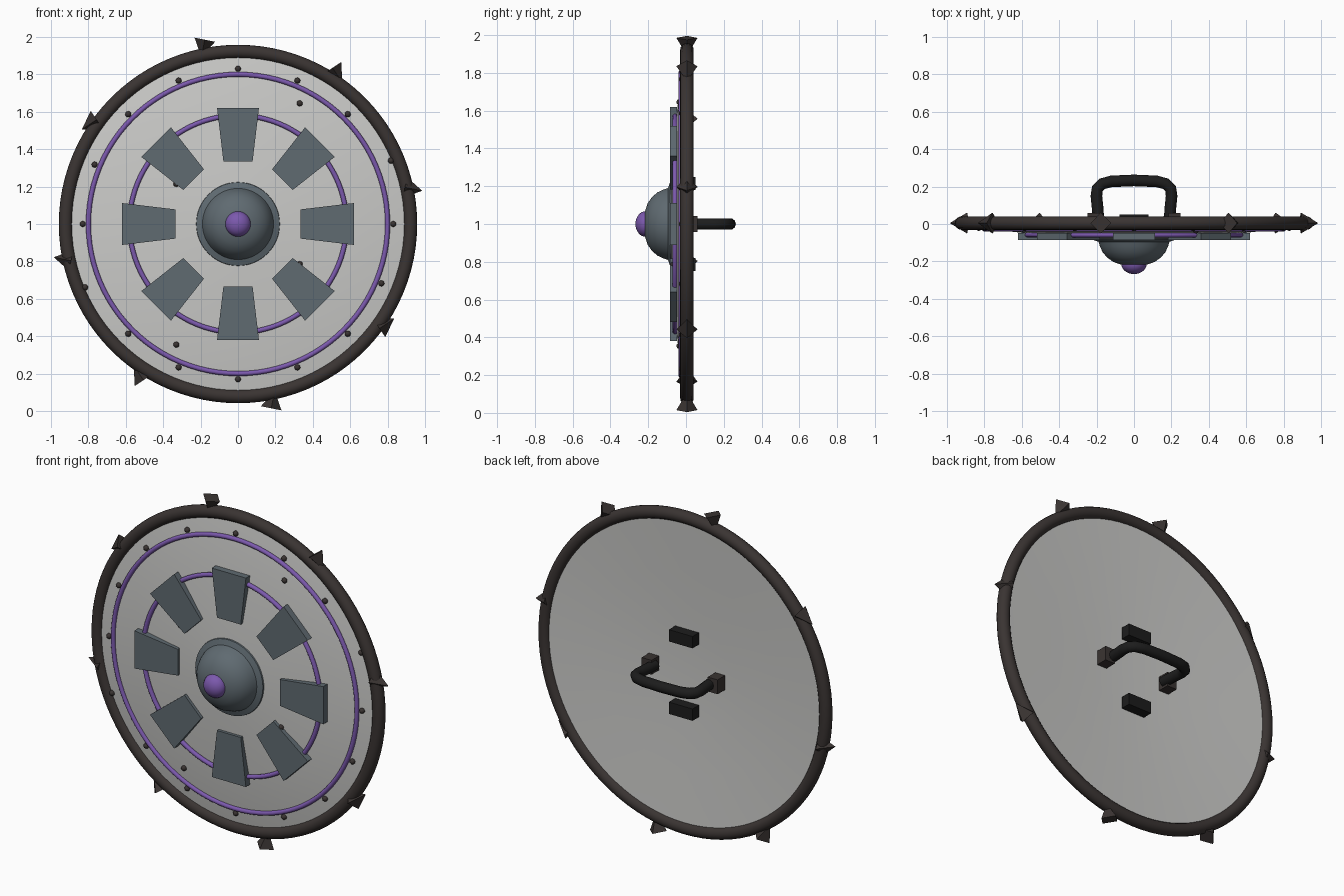
import bpy, bmesh, math
from mathutils import Vector, Matrix

if "Cube" in bpy.data.objects:
    bpy.data.objects.remove(bpy.data.objects["Cube"])

CENTRE = Vector((0, 0, 1))
TURN = Matrix.Rotation(math.pi / 2, 4, 'X')      # local z axis becomes -y (front)


def material(name, rgb):
    m = bpy.data.materials.new(name)
    m.diffuse_color = (*rgb, 1)
    m.use_nodes = True
    m.node_tree.nodes["Principled BSDF"].inputs["Base Color"].default_value = m.diffuse_color
    return m


PALE = material("pale_metal", (0.60, 0.60, 0.585))
BROWN = material("dark_brown", (0.042, 0.034, 0.032))
STEEL = material("blue_grey_steel", (0.115, 0.145, 0.165))
PURPLE = material("purple", (0.20, 0.10, 0.42))
BLACK = material("black_leather", (0.012, 0.012, 0.012))


def finish(bm, name, mat, smooth=None):
    bmesh.ops.recalc_face_normals(bm, faces=bm.faces)
    me = bpy.data.meshes.new(name)
    bm.to_mesh(me)
    bm.free()
    me.materials.append(mat)
    ob = bpy.data.objects.new(name, me)
    bpy.context.collection.objects.link(ob)
    if smooth:
        bpy.context.view_layer.objects.active = ob
        ob.select_set(True)
        bpy.ops.object.shade_smooth_by_angle(angle=math.radians(smooth))
        ob.select_set(False)
    return ob


def lathe(name, profile, mat, steps=96, closed=False, smooth=40):
    """Spin (radius, y) points around the shield axis."""
    bm = bmesh.new()
    vs = [bm.verts.new((r, y, 1)) for r, y in profile]
    es = [bm.edges.new(p) for p in zip(vs, vs[1:])]
    if closed:
        es.append(bm.edges.new((vs[-1], vs[0])))
    bmesh.ops.spin(bm, geom=vs + es, cent=CENTRE, axis=(0, 1, 0),
                   angle=math.tau, steps=steps, use_merge=True)
    bmesh.ops.remove_doubles(bm, verts=bm.verts, dist=0.0005)
    return finish(bm, name, mat, smooth)


def ring(name, radius, tube, y, mat, sides=12):
    pts = [(radius + tube * math.cos(i * math.tau / sides),
            y + tube * math.sin(i * math.tau / sides)) for i in range(sides)]
    return lathe(name, pts, mat, closed=True, smooth=60)


def box(name, size, loc, mat):
    bm = bmesh.new()
    bmesh.ops.create_cube(bm, size=1, matrix=Matrix.Translation(loc) @ Matrix.Diagonal((*size, 1)))
    return finish(bm, name, mat)


def ball(name, radius, loc, mat, depth=1, u=24, v=16):
    bm = bmesh.new()
    bmesh.ops.create_uvsphere(bm, u_segments=u, v_segments=v, radius=radius,
                              matrix=Matrix.Translation(loc) @ Matrix.Diagonal((1, depth, 1, 1)) @ TURN)
    return finish(bm, name, mat, 60)


# Shallow dished disc, front then back
FRONT = [(0, -0.085), (0.2, -0.078), (0.4, -0.064), (0.6, -0.047), (0.8, -0.024), (0.92, -0.004)]
BACK = [(0.92, 0.018), (0.6, 0.0), (0.3, -0.014), (0, -0.022)]
lathe("shield_disc", FRONT + BACK, PALE)


def front_y(r):
    for (r0, y0), (r1, y1) in zip(FRONT, FRONT[1:]):
        if r <= r1:
            return y0 + (y1 - y0) * (r - r0) / (r1 - r0)
    return 0


# Rim and inlaid rings
ring("rim", 0.922, 0.036, 0.005, BROWN, 16)
ring("outer_ring", 0.80, 0.013, -0.027, PURPLE)
ring("inner_ring", 0.58, 0.013, -0.058, PURPLE)

# Centre boss with skirt, and gem
lathe("boss", [(0.225, -0.07), (0.222, -0.084), (0.19, -0.095), (0.182, -0.12), (0.168, -0.15),
               (0.145, -0.178), (0.11, -0.203), (0.06, -0.22), (0, -0.226)], STEEL, 64, smooth=50)
ball("gem", 0.068, (0, -0.213, 1), PURPLE, 0.8)

# Eight tapered plates around the boss
for i in range(8):
    bm = bmesh.new()
    rot = Matrix.Translation(CENTRE) @ Matrix.Rotation(i * math.pi / 4, 4, 'Y')
    f = bm.faces.new([bm.verts.new(rot @ Vector((x, -0.048, z))) for x, z in
                      ((-0.078, 0.335), (0.078, 0.335), (0.112, 0.62), (-0.112, 0.62))])
    new = bmesh.ops.extrude_face_region(bm, geom=[f])["geom"]
    bmesh.ops.translate(bm, verts=[v for v in new if isinstance(v, bmesh.types.BMVert)], vec=(0, -0.038, 0))
    finish(bm, "plate_%d" % i, STEEL)

# Rivets: a ring of sixteen (two sit nearer the rim) and four loose ones
spots = []
for i in range(16):
    a = i * math.tau / 16
    r = 0.885 if i in (1, 9) else 0.83
    spots.append((r * math.cos(a), r * math.sin(a)))
spots += [(0.33, 0.645), (-0.33, 0.215), (0.33, -0.215), (-0.33, -0.645)]
for i, (x, z) in enumerate(spots):
    ball("rivet_%d" % i, 0.016, (x, front_y(math.hypot(x, z)) - 0.002, 1 + z), BROWN, 1, 12, 8)

# Four-sided spikes on the rim, each turned against its position angle
for i in range(8):
    a = math.radians(11.25 + 45 * i)
    pos = Vector((0.957 * math.cos(a), 0.005, 1 + 0.957 * math.sin(a)))
    bm = bmesh.new()
    bmesh.ops.create_cone(bm, cap_ends=True, segments=4, radius1=0.056, radius2=0, depth=0.095,
                          matrix=Matrix.Translation(pos) @ Matrix.Rotation(a + math.pi / 2, 4, 'Y'))
    finish(bm, "spike_%d" % i, BROWN)

# Hand grip: bent tube on the back
cu = bpy.data.curves.new("grip", 'CURVE')
cu.dimensions = '3D'
cu.bevel_depth = 0.031
cu.bevel_resolution = 3
cu.use_fill_caps = True
half = [(0.19, 0.02), (0.195, 0.09), (0.201, 0.15), (0.196, 0.19), (0.17, 0.215), (0.12, 0.228)]
path = half + [(0, 0.233)] + [(-x, y) for x, y in reversed(half)]
sp = cu.splines.new('POLY')
sp.points.add(len(path) - 1)
for p, (x, y) in zip(sp.points, path):
    p.co = (x, y, 1, 1)
sp.use_smooth = True
cu.materials.append(BLACK)
bpy.context.collection.objects.link(bpy.data.objects.new("grip", cu))

# Grip brackets and strap pads
for s, side in ((-1, "left"), (1, "right")):
    box("grip_bracket_" + side, (0.065, 0.07, 0.085), (s * 0.217, 0.025, 1), BROWN)
for s, side in ((-1, "lower"), (1, "upper")):
    box("strap_pad_" + side, (0.155, 0.06, 0.07), (0, 0.02, 1 + s * 0.215), BLACK)
